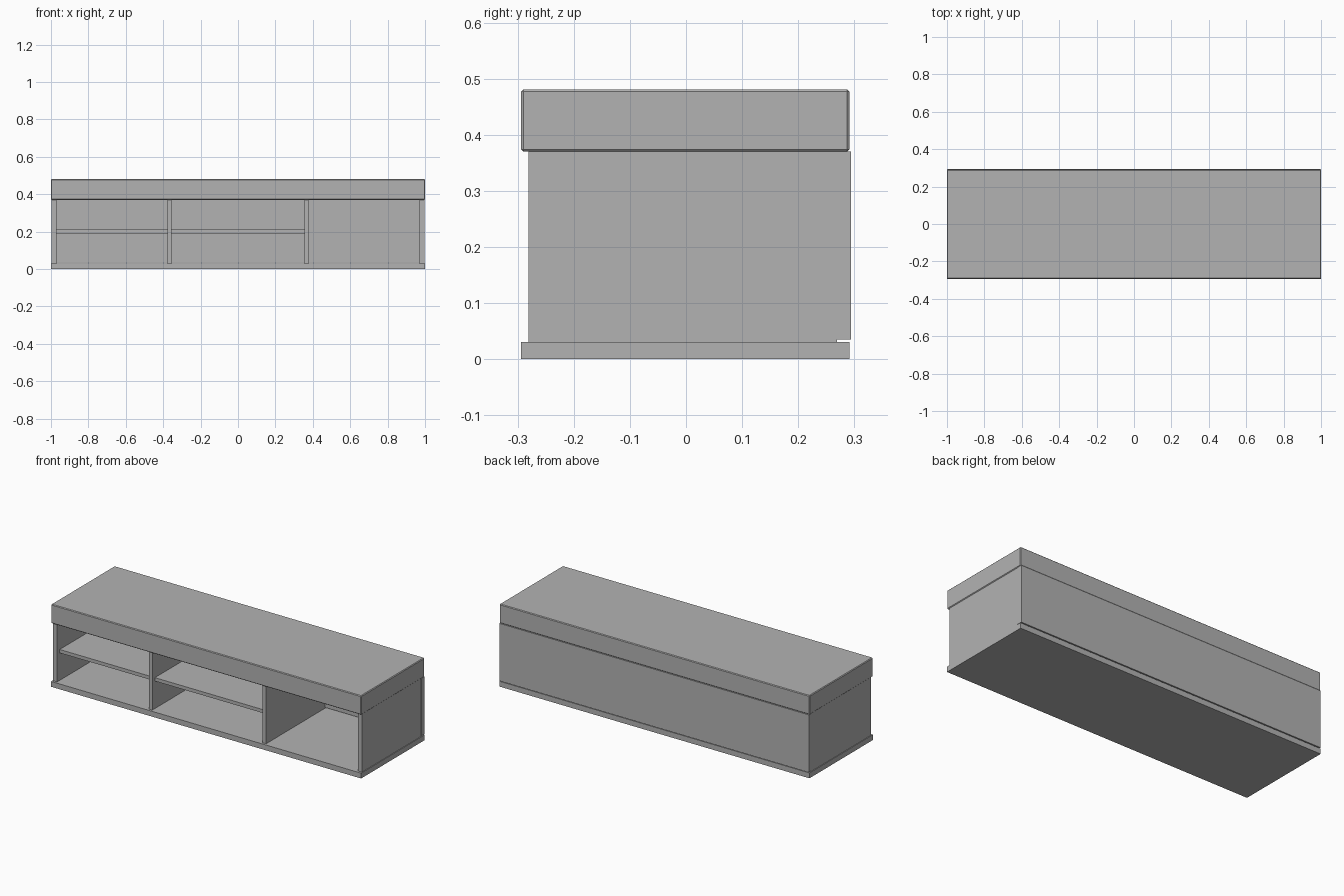
import bpy
import bmesh

cube = bpy.data.objects.get("Cube")
if cube:
    bpy.data.objects.remove(cube, do_unlink=True)

# Single flat finish
grey = bpy.data.materials.new("plain_grey")
grey.use_nodes = True
colour = (0.45, 0.45, 0.45, 1)
grey.diffuse_color = colour
grey.node_tree.nodes["Principled BSDF"].inputs["Base Color"].default_value = colour


def board(name, x, y, z, bevel=0):
    """Rectangular board spanning the given (low, high) ranges."""
    bm = bmesh.new()
    bmesh.ops.create_cube(bm, size=1)
    for v in bm.verts:
        v.co = [lo + (c + 0.5) * (hi - lo) for c, (lo, hi) in zip(v.co, (x, y, z))]
    mesh = bpy.data.meshes.new(name)
    bm.to_mesh(mesh)
    bm.free()
    mesh.materials.append(grey)
    obj = bpy.data.objects.new(name, mesh)
    bpy.context.collection.objects.link(obj)
    if bevel:
        mod = obj.modifiers.new("chamfer", "BEVEL")
        mod.width = bevel
        mod.segments = 1
    return obj


FRONT, BACK = -0.281, 0.269   # depth of the upright panels
BASE_TOP, SLAB_BOTTOM = 0.031, 0.37
upright = (BASE_TOP, SLAB_BOTTOM)

# Base and thick chamfered top
board("base", (-1, 1), (-0.294, 0.291), (0, BASE_TOP))
board("top_slab", (-1, 1), (-0.294, 0.291), (SLAB_BOTTOM, 0.481), bevel=0.004)

# Full-width back panel
board("back_panel", (-0.998, 0.998), (0.263, 0.294), (0.035, SLAB_BOTTOM))

# Outer sides and inner dividers, mirrored about the middle
for side, s in (("right", -1), ("left", 1)):
    board(side + "_side_panel", sorted((s * 0.97, s * 0.996)), (FRONT, BACK), upright)
    board(side + "_divider", sorted((s * 0.356, s * 0.378)), (FRONT, BACK), upright)

# Shelves in the right and middle bays; the left bay stays open
board("right_shelf", (-0.97, -0.378), (-0.257, 0.263), (0.191, 0.211))
board("middle_shelf", (-0.356, 0.356), (-0.257, 0.263), (0.191, 0.211))
